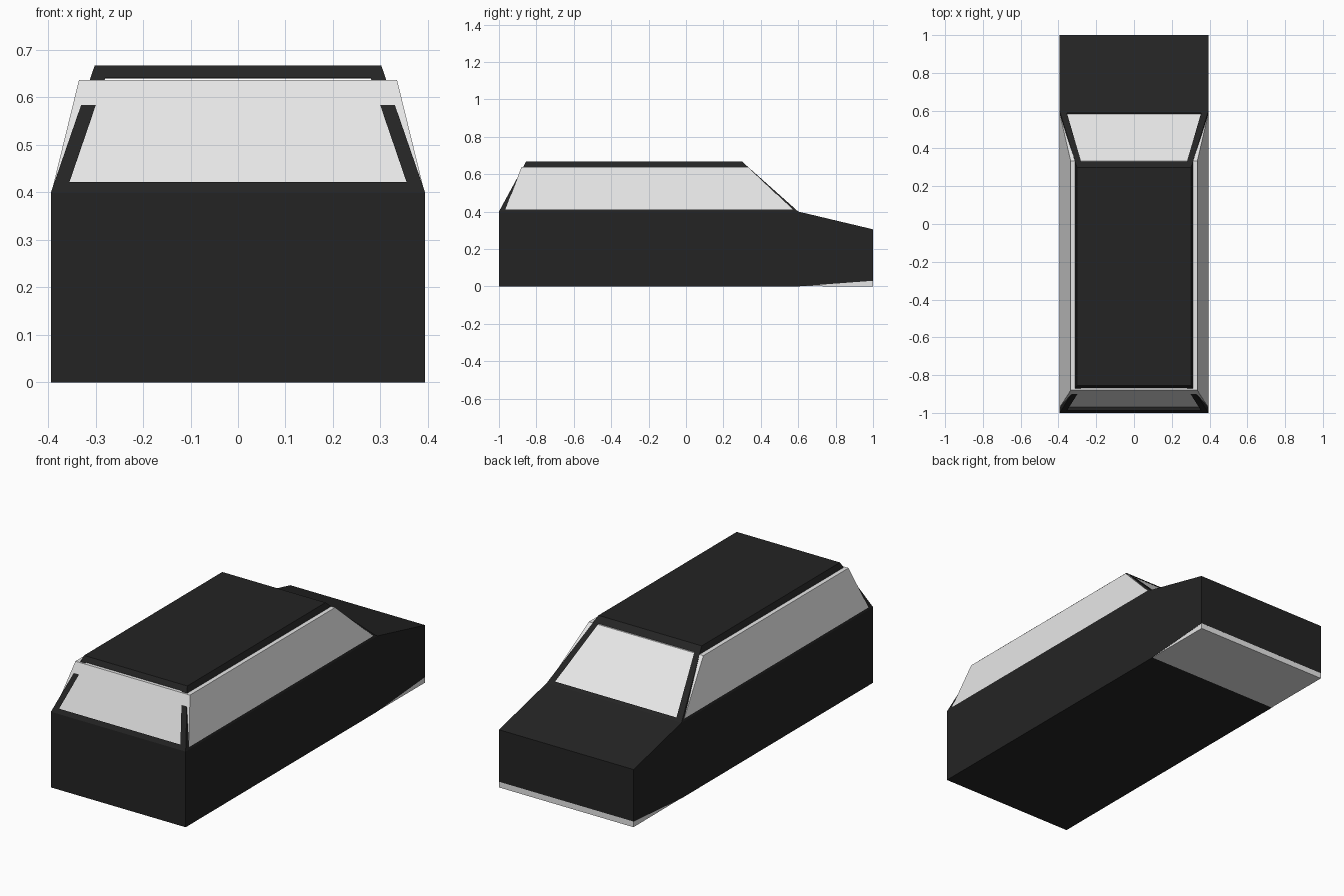
import bpy, bmesh

if "Cube" in bpy.data.objects:
    bpy.data.objects.remove(bpy.data.objects["Cube"])


def material(name, value):
    m = bpy.data.materials.new(name)
    m.diffuse_color = (value, value, value, 1)
    m.use_nodes = True
    m.node_tree.nodes["Principled BSDF"].inputs["Base Color"].default_value = m.diffuse_color
    return m


DARK = material("dark paint", 0.0176)
LIGHT = material("light glass", 0.8)


def finish(bm, name, mat):
    mesh = bpy.data.meshes.new(name)
    bmesh.ops.recalc_face_normals(bm, faces=bm.faces)
    bm.to_mesh(mesh)
    bm.free()
    mesh.materials.append(mat)
    obj = bpy.data.objects.new(name, mesh)
    bpy.context.collection.objects.link(obj)
    return obj


def prism(name, profile, half_width, mat):
    """Extrude a (y, z) side profile across x."""
    bm = bmesh.new()
    face = bm.faces.new([bm.verts.new((-half_width, y, z)) for y, z in profile])
    new = bmesh.ops.extrude_face_region(bm, geom=[face], use_keep_orig=True)["geom"]
    bmesh.ops.translate(bm, vec=(2 * half_width, 0, 0),
                        verts=[v for v in new if isinstance(v, bmesh.types.BMVert)])
    return finish(bm, name, mat)


def frustum(name, base, top, mat, openings=()):
    """Tapered cabin; base/top = (half width, y front, y back, z)."""
    bm = bmesh.new()
    rings = []
    for w, y0, y1, z in (base, top):
        rings.append([bm.verts.new(p) for p in
                      ((-w, y0, z), (w, y0, z), (w, y1, z), (-w, y1, z))])
    low, high = rings
    sides = [bm.faces.new((low[i], low[(i + 1) % 4], high[(i + 1) % 4], high[i]))
             for i in range(4)]
    bm.faces.new(high)
    # window openings lie in the slanted front (0) or back (2) face
    for side, z_low, z_high, w_low, w_high in openings:
        face = sides[side]
        k = 1 if side == 0 else 2
        bmesh.ops.inset_individual(bm, faces=[face], thickness=0.02)
        mid = (base[3] + top[3]) / 2
        for v in face.verts:
            z, w = (z_low, w_low) if v.co.z < mid else (z_high, w_high)
            t = (z - base[3]) / (top[3] - base[3])
            v.co = (w if v.co.x > 0 else -w, base[k] + t * (top[k] - base[k]), z)
        bmesh.ops.delete(bm, geom=[face], context='FACES_ONLY')
    return finish(bm, name, mat)


# Painted lower body with sloping bonnet and raised underside at the end
prism("lower_body", [(-1, 0), (0.6, 0), (1, 0.03), (1, 0.305), (0.6, 0.4), (-1, 0.4)],
      0.394, DARK)

# Light inner body, showing only under the raised end
prism("inner_body", [(-0.97, 0.001), (0.6, 0.001), (1, 0), (0.9995, 0.295),
                     (0.59, 0.39), (-0.97, 0.39)], 0.393, LIGHT)

# Glass block of the cabin
frustum("cabin_glass", (0.393, -0.97, 0.583, 0.4), (0.335, -0.88, 0.333, 0.637), LIGHT)

# Roof and window pillars, open at both windscreens
frustum("roof_frame", (0.394, -1, 0.6, 0.4), (0.302, -0.855, 0.3, 0.667), DARK,
        openings=[(0, 0.422, 0.641, 0.355, 0.28), (2, 0.412, 0.64, 0.355, 0.28)])
